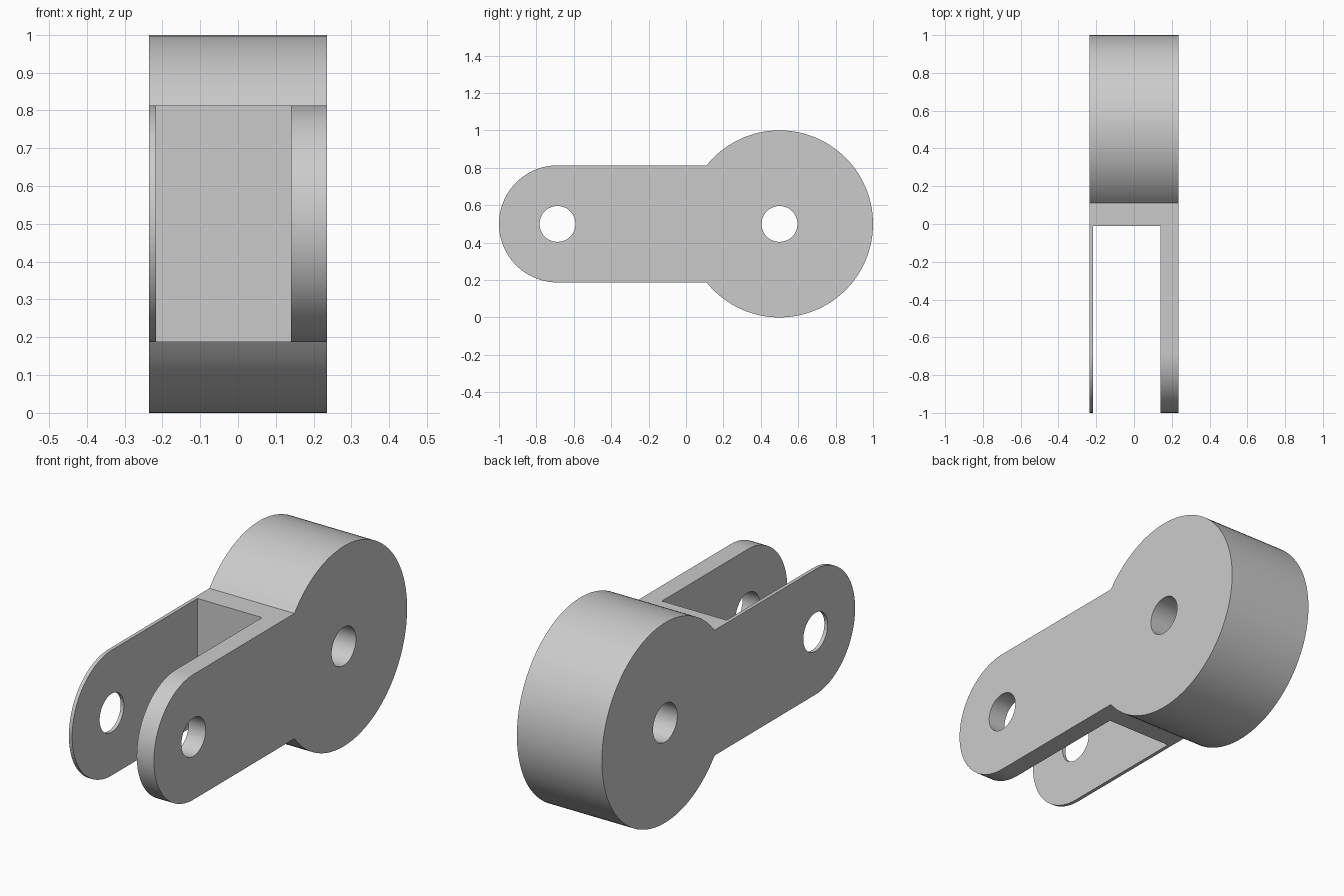
import bpy, bmesh
from math import asin, cos, pi, sin

cube = bpy.data.objects.get("Cube")
if cube:
    bpy.data.objects.remove(cube, do_unlink=True)

HALF_W, MID_Z = 0.235, 0.5
HEAD_Y, HEAD_R = 0.5, 0.5
ARM_Y, ARM_R = -0.687, 0.313
HOLE_R = 0.096

grey = bpy.data.materials.new("plain grey")
grey.use_nodes = True
colour = (0.6, 0.6, 0.6, 1)
grey.diffuse_color = colour
grey.node_tree.nodes["Principled BSDF"].inputs["Base Color"].default_value = colour


def arc(y, r, start, end, steps):
    angles = [start + (end - start) * i / steps for i in range(steps + 1)]
    return [(y + r * cos(a), MID_Z + r * sin(a)) for a in angles]


def prism(name, outline, x0, x1):
    """Extrude a closed side outline of (y, z) points from x0 to x1."""
    bm = bmesh.new()
    face = bm.faces.new([bm.verts.new((x0, y, z)) for y, z in outline])
    side = bmesh.ops.extrude_face_region(bm, geom=[face])["geom"]
    verts = [v for v in side if isinstance(v, bmesh.types.BMVert)]
    bmesh.ops.translate(bm, vec=(x1 - x0, 0, 0), verts=verts)
    bmesh.ops.recalc_face_normals(bm, faces=bm.faces)
    mesh = bpy.data.meshes.new(name)
    bm.to_mesh(mesh)
    bm.free()
    mesh.materials.append(grey)
    obj = bpy.data.objects.new(name, mesh)
    bpy.context.collection.objects.link(obj)
    return obj


# Link body: large round head running into a narrower round-ended arm
neck = pi - asin(ARM_R / HEAD_R)
outline = arc(HEAD_Y, HEAD_R, -neck, neck, 96) + arc(ARM_Y, ARM_R, pi / 2, 3 * pi / 2, 48)
body = prism("clevis_link", outline, -HALF_W, HALF_W)

# Off-centre fork slot, leaving one thin and one thick cheek, and two pin holes
cutters = [prism("fork_slot_cutter", [(-1.2, -0.2), (-0.01, -0.2), (-0.01, 1.2), (-1.2, 1.2)],
                 -0.217, 0.14)]
for name, y in (("arm_hole_cutter", ARM_Y), ("head_hole_cutter", HEAD_Y)):
    cutters.append(prism(name, arc(y, HOLE_R, 0, 2 * pi, 48)[:-1], -0.4, 0.4))

bpy.ops.object.select_all(action="DESELECT")
bpy.context.view_layer.objects.active = body
body.select_set(True)
for cutter in cutters:
    cutter.hide_render = True
    mod = body.modifiers.new(cutter.name, "BOOLEAN")
    mod.operation, mod.solver, mod.object = "DIFFERENCE", "EXACT", cutter
    bpy.ops.object.modifier_apply(modifier=mod.name)
    bpy.data.objects.remove(cutter, do_unlink=True)

bpy.ops.object.shade_smooth_by_angle(angle=pi / 6)
